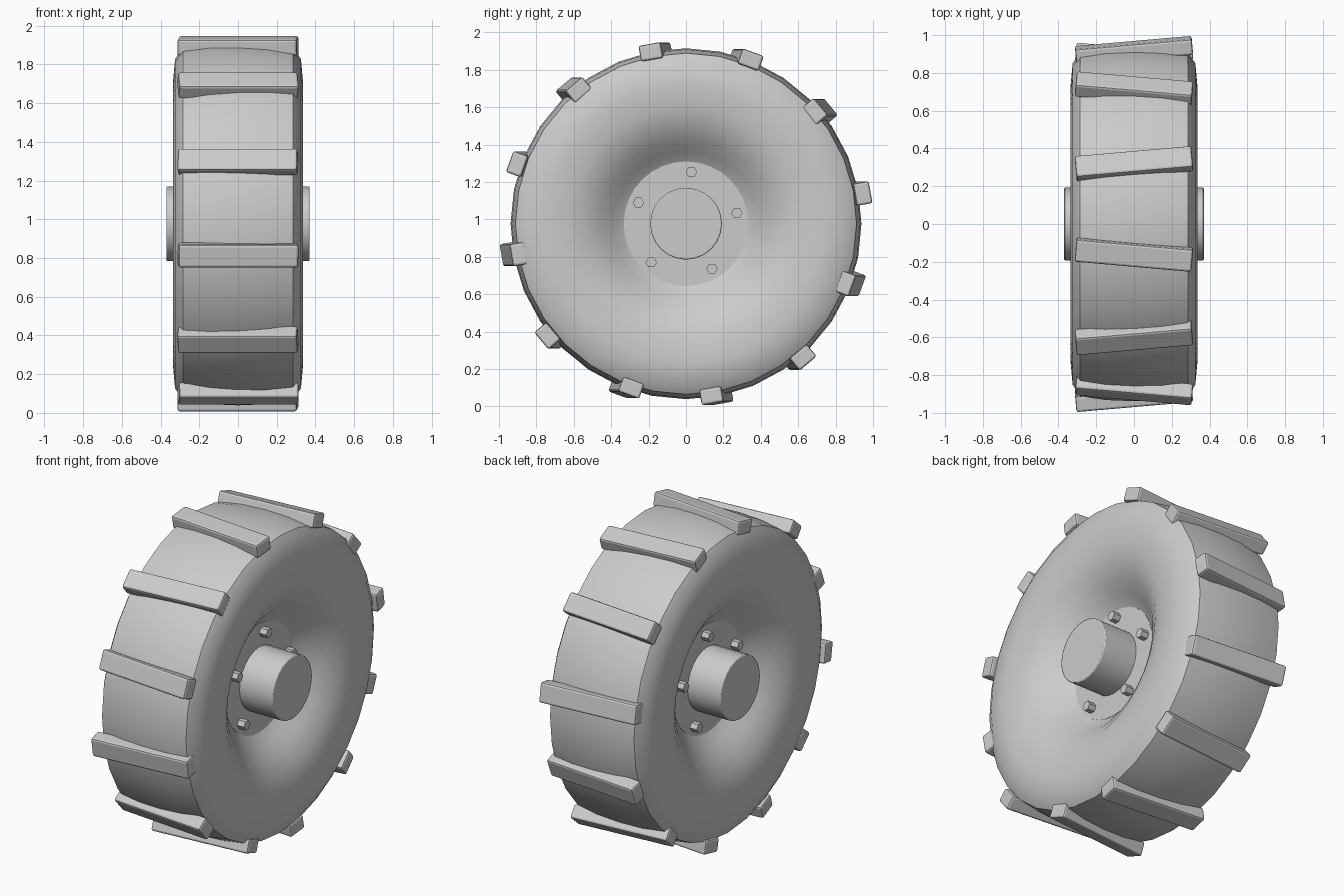
import bpy
import bmesh
from math import radians, cos, sin, pi
from mathutils import Matrix, Vector

cube = bpy.data.objects.get("Cube")
if cube:
    bpy.data.objects.remove(cube, do_unlink=True)

CENTRE = Vector((0, 0, 0.977))

grey = bpy.data.materials.new("plain grey")
grey.use_nodes = True
grey.diffuse_color = (0.6, 0.6, 0.6, 1)
grey.node_tree.nodes["Principled BSDF"].inputs["Base Color"].default_value = (0.6, 0.6, 0.6, 1)


def finish(name, bm, matrix, bevel=0, smooth=None):
    """Turn a bmesh into a named object, with optional bevel and smoothing."""
    bmesh.ops.recalc_face_normals(bm, faces=bm.faces)
    mesh = bpy.data.meshes.new(name)
    bm.to_mesh(mesh)
    bm.free()
    mesh.materials.append(grey)
    obj = bpy.data.objects.new(name, mesh)
    obj.matrix_world = matrix
    bpy.context.collection.objects.link(obj)
    if bevel:
        mod = obj.modifiers.new("soft edges", 'BEVEL')
        mod.width = bevel
        mod.segments = 2
        mod.limit_method = 'ANGLE'
    if smooth:
        bpy.ops.object.select_all(action='DESELECT')
        obj.select_set(True)
        bpy.context.view_layer.objects.active = obj
        bpy.ops.object.shade_smooth_by_angle(angle=radians(smooth))
    return obj


def cylinder(name, radius, length, sides, offset=(0, 0, 0), bevel=0, smooth=None):
    """Cylinder lying along the axle direction."""
    bm = bmesh.new()
    bmesh.ops.create_cone(bm, cap_ends=True, segments=sides, radius1=radius,
                          radius2=radius, depth=length,
                          matrix=Matrix.Rotation(pi / 2, 4, 'Y'))
    return finish(name, bm, Matrix.Translation(CENTRE + Vector(offset)), bevel, smooth)


# Tyre with dished sides: half profile as (x, radius), mirrored and spun
half = [(0.13, 0.31), (0.15, 0.345), (0.19, 0.39), (0.245, 0.455), (0.3, 0.54),
        (0.325, 0.63), (0.335, 0.74), (0.325, 0.85), (0.285, 0.912), (0.15, 0.932)]
profile = half + [(0, 0.938)] + [(-x, r) for x, r in reversed(half)]
bm = bmesh.new()
verts = [bm.verts.new((x, 0, r)) for x, r in profile]
edges = [bm.edges.new(pair) for pair in zip(verts, verts[1:])]
bmesh.ops.spin(bm, geom=verts + edges, cent=(0, 0, 0), axis=(1, 0, 0),
               angle=2 * pi, steps=32, use_merge=True)
bmesh.ops.remove_doubles(bm, verts=bm.verts, dist=0.0001)
finish("tyre", bm, Matrix.Translation(CENTRE), smooth=35)

# Hub plate and axle cap, both showing on either side
cylinder("hub_plate", 0.333, 0.29, 32, smooth=30)
cylinder("axle_cap", 0.192, 0.74, 24, bevel=0.006, smooth=30)

# Five hexagonal bolts on each side
for side, label in ((1, "left"), (-1, "right")):
    for i in range(5):
        a = radians(84 + 72 * i)
        cylinder(f"{label}_bolt_{i + 1}", 0.03, 0.06, 6,
                 (side * 0.162, 0.278 * cos(a), 0.278 * sin(a)))

# Twelve tread bars, skewed alternately to either side
for i in range(12):
    a = radians(10 + 30 * i)
    skew = radians(5 if i % 2 == 0 else -5)
    bm = bmesh.new()
    bmesh.ops.create_cube(bm, size=1)
    bmesh.ops.scale(bm, vec=(0.62, 0.085, 0.12), verts=bm.verts)
    place = (Matrix.Translation(CENTRE + Vector((0, cos(a), sin(a))) * 0.933)
             @ Matrix.Rotation(skew, 4, 'Z') @ Matrix.Rotation(a, 4, 'X'))
    finish(f"tread_bar_{i + 1}", bm, place, bevel=0.012)
